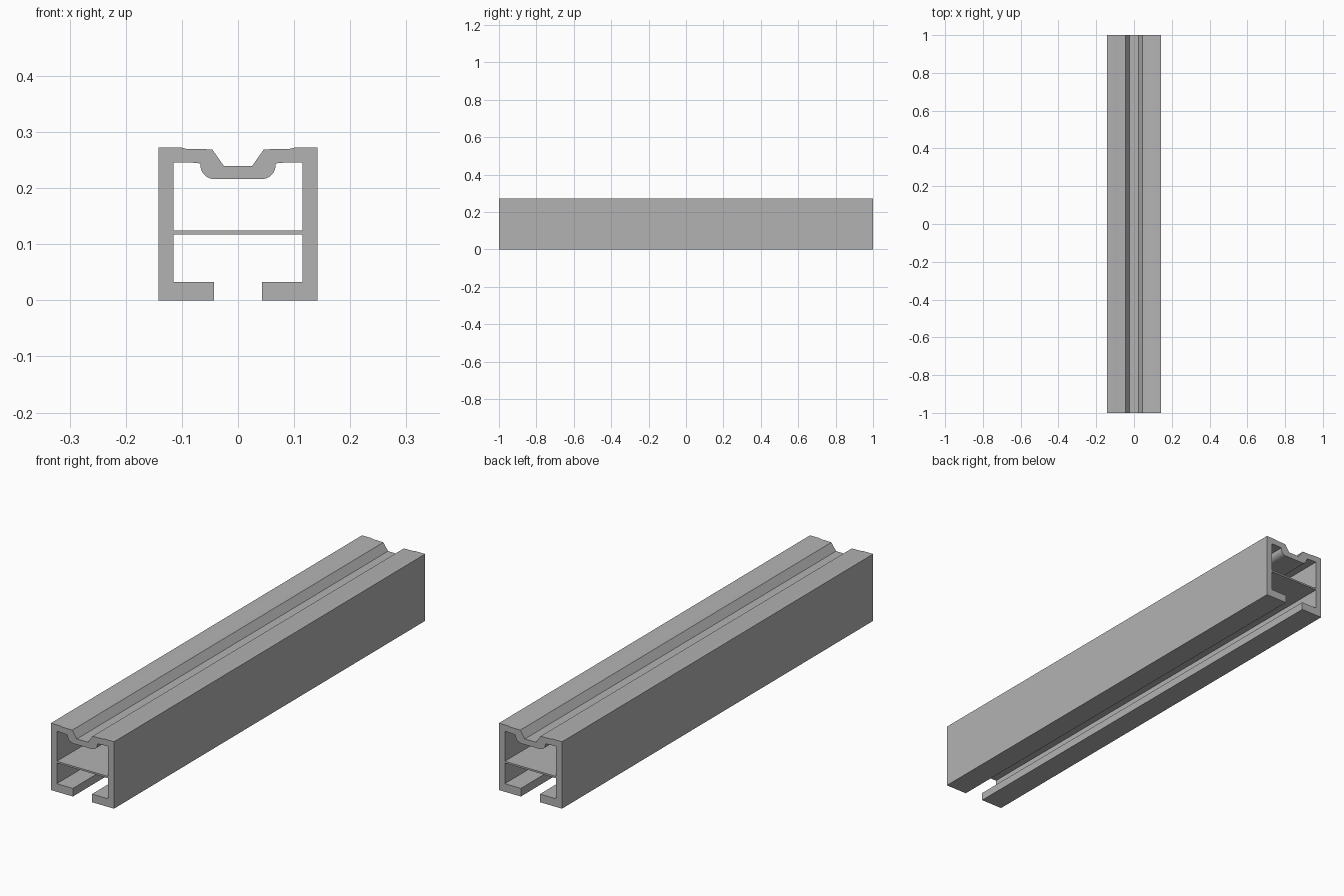
import bpy, bmesh
from math import sin, cos, pi

cube = bpy.data.objects.get("Cube")
if cube:
    bpy.data.objects.remove(cube, do_unlink=True)

HALF_LENGTH = 1.0

metal = bpy.data.materials.new("grey aluminium")
metal.use_nodes = True
grey = (0.45, 0.45, 0.45, 1)
metal.diffuse_color = grey
metal.node_tree.nodes["Principled BSDF"].inputs["Base Color"].default_value = grey


def extrude_profile(name, points):
    """Extrude a closed x-z outline along the whole length."""
    bm = bmesh.new()
    face = bm.faces.new([bm.verts.new((x, -HALF_LENGTH, z)) for x, z in points])
    result = bmesh.ops.extrude_face_region(bm, geom=[face], use_keep_orig=True)
    verts = [v for v in result["geom"] if isinstance(v, bmesh.types.BMVert)]
    bmesh.ops.translate(bm, verts=verts, vec=(0, 2 * HALF_LENGTH, 0))
    bmesh.ops.recalc_face_normals(bm, faces=bm.faces)
    mesh = bpy.data.meshes.new(name)
    bm.to_mesh(mesh)
    bm.free()
    mesh.materials.append(metal)
    obj = bpy.data.objects.new(name, mesh)
    bpy.context.collection.objects.link(obj)
    return obj


def mirrored(half):
    """Complete an outline by mirroring its right half across x = 0."""
    return half + [(-x, z) for x, z in reversed(half)]


# Channel: groove, outer wall, bottom lip, then back up the inside
outside = [(0.025, 0.239), (0.046, 0.269), (0.092, 0.270), (0.1, 0.272),
           (0.142, 0.272), (0.142, 0)]
inside = [(0.043, 0), (0.043, 0.033), (0.115, 0.033), (0.115, 0.246),
          (0.09, 0.246), (0.067, 0.244)]
# Rounded underside of the groove
r = 0.025
corner = [(0.042 + r * cos(a), 0.241 - r * sin(a))
          for a in (i * pi / 16 for i in range(9))]
channel = extrude_profile("channel", mirrored(outside + inside + corner))
bpy.context.view_layer.objects.active = channel
channel.select_set(True)
bpy.ops.object.shade_smooth_by_angle(angle=pi / 7)

# Thin web across the hollow
extrude_profile("inner_web", mirrored([(0.115, 0.117), (0.115, 0.124)]))
